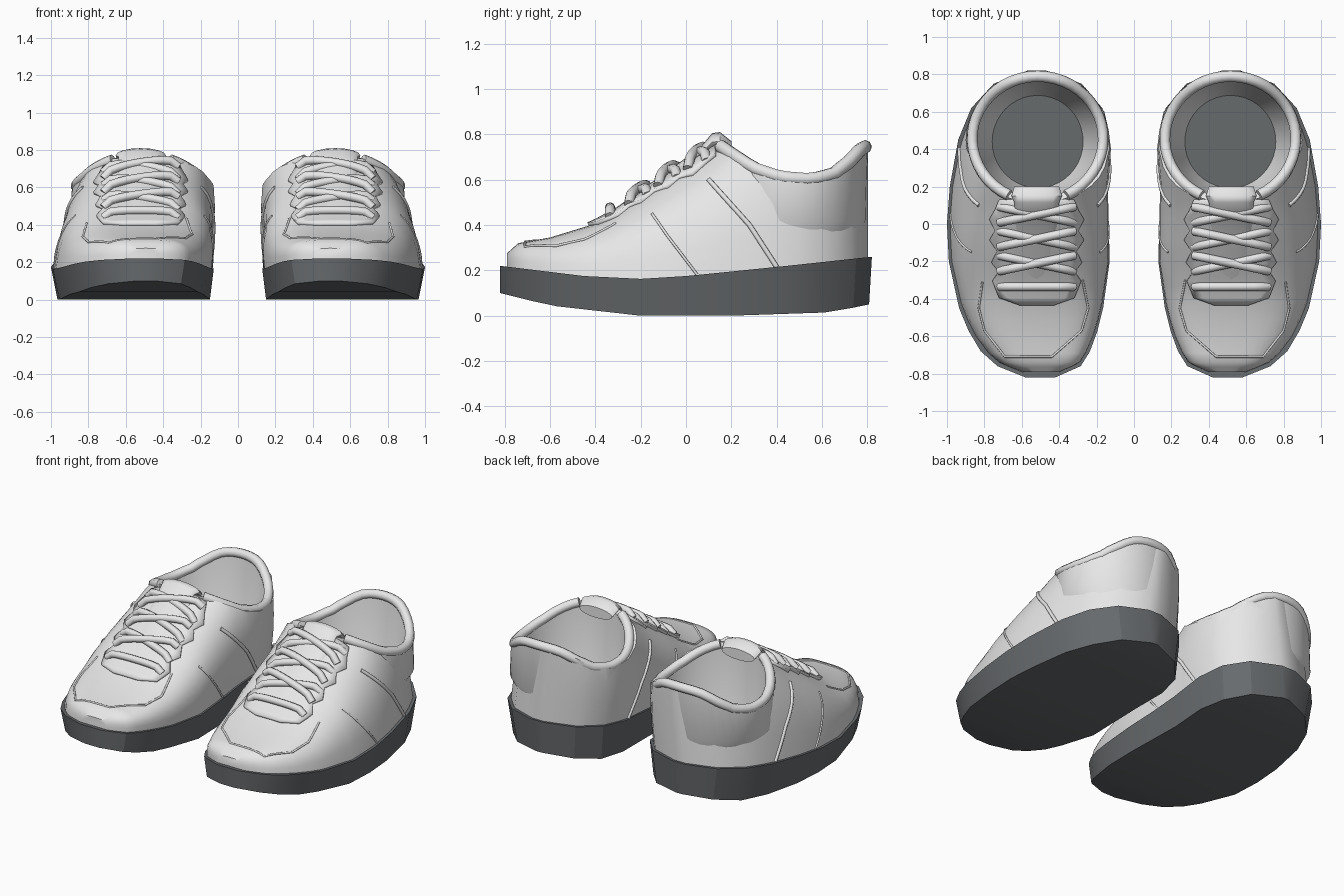
import bpy, bmesh, math

if "Cube" in bpy.data.objects:
    bpy.data.objects.remove(bpy.data.objects["Cube"])

def material(name, col):
    m = bpy.data.materials.new(name)
    m.diffuse_color = (*col, 1)
    m.use_nodes = True
    m.node_tree.nodes["Principled BSDF"].inputs["Base Color"].default_value = m.diffuse_color
    return m

LIGHT = material("light_grey_leather", (0.8, 0.8, 0.8))
DARK = material("dark_grey_rubber", (0.135, 0.145, 0.152))

# ---- measured profiles, interpolated along y ----
def table(*pts):
    def f(y):
        if y <= pts[0][0]:
            return pts[0][1]
        for (a, p), (b, q) in zip(pts, pts[1:]):
            if y <= b:
                return p + (q - p) * (y - a) / (b - a)
        return pts[-1][1]
    return f

outer = table((-.82, .58), (-.76, .73), (-.68, .82), (-.57, .885), (-.45, .935), (-.2, .99), (0, 1),
              (.2, .985), (.45, .94), (.62, .87), (.75, .75), (.82, .57))
inner = table((-.82, .42), (-.76, .285), (-.68, .235), (-.57, .195), (-.45, .165), (-.2, .13), (0, .135),
              (.2, .14), (.45, .13), (.62, .17), (.75, .28), (.82, .47))
sole_top = table((-.82, .22), (-.45, .175), (-.15, .16), (.4, .215), (.82, .26))
sole_low = table((-.82, .10), (-.6, .045), (-.2, 0), (.2, 0), (.65, .015), (.82, .05))
ridge = table((-.79, .275), (-.74, .32), (-.6, .345), (-.42, .40), (-.33, .445), (-.2, .53),
              (-.07, .62), (.03, .68), (.12, .74), (.2, .80), (.4, .93), (.82, .95))
collar = table((.1, .765), (.15, .75), (.2, .715), (.3, .65), (.42, .61), (.55, .6),
               (.65, .625), (.72, .68), (.77, .735), (.8, .75))
power = table((-.8, 3.3), (-.4, 2.9), (0, 2.6))
LEAN = 0.12

def frame(y):
    """Centre, half width, base height, rise and roundness of the upper at y."""
    k = y / .98
    l, r, z0 = inner(k) + .012, outer(k) - .014, sole_top(y) - .01
    return (l + r) / 2, (r - l) / 2, z0, ridge(y) - z0, power(y)

def top_z(x, y):
    c, a, z0, h, p = frame(y)
    z = z0 + h
    for _ in range(12):
        u = min(.995, abs((x - c + LEAN * (z - z0)) / a))
        z = .5 * z + .5 * (z0 + h * (1 - u ** p) ** (1 / p))
    return z

def side_x(y, z, sign):
    c, a, z0, h, p = frame(y)
    s = min(.99, max(0, (z - z0) / h))
    return c + sign * a * (1 - s ** p) ** (1 / p) - LEAN * h * s

# ---- builders ----
def finish(ob, angle):
    """Shade the part and mirror it to make the other shoe."""
    bpy.ops.object.select_all(action='DESELECT')
    ob.select_set(True)
    bpy.context.view_layer.objects.active = ob
    bpy.ops.object.shade_smooth_by_angle(angle=math.radians(angle))
    m = ob.modifiers.new("pair", 'MIRROR')
    m.use_mirror_merge = False
    return ob

def loft(name, rings, mat, closed=True, loop=False):
    bm = bmesh.new()
    vs = [[bm.verts.new(p) for p in r] for r in rings]
    n = len(rings[0])
    for a, b in zip(vs, vs[1:] + (vs[:1] if loop else [])):
        for i in range(n if closed else n - 1):
            j = (i + 1) % n
            bm.faces.new((a[i], a[j], b[j], b[i]))
    if closed and not loop:
        bm.faces.new(vs[0])
        bm.faces.new(vs[-1])
    bmesh.ops.recalc_face_normals(bm, faces=bm.faces[:])
    me = bpy.data.meshes.new(name)
    bm.to_mesh(me)
    bm.free()
    me.materials.append(mat)
    ob = bpy.data.objects.new(name, me)
    bpy.context.collection.objects.link(ob)
    return ob

def tube(name, pts, r, mat=LIGHT):
    cu = bpy.data.curves.new(name, 'CURVE')
    cu.dimensions = '3D'
    cu.bevel_depth, cu.bevel_resolution, cu.use_fill_caps = r, 2, True
    sp = cu.splines.new('POLY')
    sp.points.add(len(pts) - 1)
    for q, p in zip(sp.points, pts):
        q.co = (*p, 1)
    ob = bpy.data.objects.new(name, cu)
    bpy.context.collection.objects.link(ob)
    bpy.ops.object.select_all(action='DESELECT')
    ob.select_set(True)
    bpy.context.view_layer.objects.active = ob
    bpy.ops.object.convert(target='MESH')
    ob = bpy.context.view_layer.objects.active
    ob.data.materials.clear()
    ob.data.materials.append(mat)
    return finish(ob, 60)

def resample(pts, n=6):
    out = [pts[0]]
    for a, b in zip(pts, pts[1:]):
        out += [tuple(p + (q - p) * k / n for p, q in zip(a, b)) for k in range(1, n + 1)]
    return out

def ellipse(cx, cy, rx, ry, z=None, n=40):
    """Flat ellipse, or one that follows the collar line when z is None."""
    pts = []
    for i in range(n):
        t = 2 * math.pi * i / n
        y = cy + ry * math.sin(t)
        pts.append((cx + rx * math.cos(t), y, collar(y) if z is None else z))
    return pts

# ---- sole ----
rings = []
for y in (-.82, -.76, -.68, -.57, -.45, -.2, 0, .2, .45, .62, .75, .82):
    l, r, t, b = inner(y), outer(y), sole_top(y), sole_low(y)
    yb = y * .985 if y > 0 else y
    rings.append([(l, y, t), (r, y, t), (r - .035, yb, b), (l + .02, yb, b)])
finish(loft("sole", rings, DARK), 25)

# ---- upper, with the foot opening cut out ----
rings = []
for y in (-.79, -.765, -.74, -.69, -.6, -.51, -.42, -.33, -.2, -.07, .03, .12, .2, .3, .4,
          .5, .6, .67, .73, .775, .803):
    c, a, z0, h, p = frame(y)
    ring = []
    for i in range(21):
        t = math.pi * i / 20
        s = max(0, math.sin(t)) ** (2 / p)
        ring.append((c + math.copysign(abs(math.cos(t)) ** (2 / p), math.cos(t)) * a - LEAN * h * s,
                     y, z0 + h * s))
    rings.append(ring)
upper = loft("upper", rings, LIGHT)
line = [(.13, 1.2), (.13, .757)] + [(y, collar(y)) for y in (.2, .3, .42, .55, .65, .72, .77, .8)] \
    + [(.95, .76), (.95, 1.2)]
cutters = [
    loft("topline_cutter", [[(x, y, z) for y, z in line] for x in (-.1, 1.2)], LIGHT),
    loft("foot_cutter", [ellipse(.515, .44, .255, .26, .25), ellipse(.515, .45, .325, .315, .45),
                         ellipse(.515, .455, .345, .325, .62), ellipse(.515, .455, .345, .33, 1.3)], LIGHT)]
bpy.context.view_layer.objects.active = upper
for c in cutters:
    c.hide_render = True
    m = upper.modifiers.new("cut", 'BOOLEAN')
    m.operation, m.solver, m.object = 'DIFFERENCE', 'EXACT', c
    bpy.ops.object.modifier_apply(modifier=m.name)
for c in cutters:
    bpy.data.objects.remove(c)
finish(upper, 40)

# ---- ankle wall: lining inside, heel counter outside ----
finish(loft("ankle_wall", [
    ellipse(.515, .44, .275, .28, .24), ellipse(.53, .45, .37, .345, .42),
    ellipse(.515, .455, .372, .348), ellipse(.515, .455, .332, .315),
    ellipse(.515, .445, .305, .295, .45), ellipse(.515, .44, .24, .245, .25)], LIGHT, loop=True), 40)

# ---- insole ----
finish(loft("insole", [ellipse(.515, .44, .245, .25, z) for z in (.24, .26)], DARK), 30)

# ---- padded collar rim, open at the tongue ----
pts = []
for i in range(41):
    t = math.radians(-90 + 26 + 308 * i / 40)
    y = .455 + .335 * math.sin(t)
    pts.append((.515 + .35 * math.cos(t), y, collar(y)))
tube("collar_rim", pts, .03)

# ---- tongue ----
rings = []
for y, z, w, th in ((-.36, .42, .1, .02), (-.1, .595, .11, .03), (.06, .71, .12, .03),
                    (.115, .765, .12, .04), (.15, .77, .135, .04), (.2, .735, .12, .035)):
    rings.append([(.52 + w * math.cos(k * math.pi / 8), y, z + th * math.sin(k * math.pi / 8))
                  for k in range(16)])
finish(loft("tongue", rings, LIGHT), 50)

# ---- lace panel with scalloped edges ----
rings = []
for y, w in ((-.43, .09), (-.39, .2), (-.3, .235), (-.25, .2), (-.2, .24), (-.14, .21), (-.08, .25),
             (-.03, .22), (.03, .25), (.08, .22), (.13, .2)):
    rings.append([(.52 + w * k / 4, y, top_z(.52 + w * k / 4, y) + .004) for k in range(-4, 5)])
panel = loft("lace_panel", rings, LIGHT, closed=False)
m = panel.modifiers.new("thickness", 'SOLIDIFY')
m.thickness, m.offset = .024, 0
finish(panel, 40)

# ---- laces: one straight bar, then three crossings ----
def lace(name, y0, y1, w=.2, lift=.03):
    pts = []
    for k in range(-5, 6):
        x, y = .52 + w * k / 5, y0 + (y1 - y0) * (k + 5) / 10
        drop = .025 if abs(k) == 5 else 0
        pts.append((x, y, top_z(x, y) + lift - drop))
    tube(name, pts, .023)

lace("lace_bar", -.335, -.335, .2, .035)
for i, y in enumerate((-.21, -.08, .05)):
    lace(f"lace_{i}_a", y - .042, y + .042, lift=.025)
    lace(f"lace_{i}_b", y + .042, y - .042, lift=.04)

# ---- seams: toe cap outline and side panels ----
toe = resample([(.81, -.31), (.83, -.45), (.80, -.57), (.69, -.71), (.44, -.71), (.28, -.57),
                (.245, -.45), (.275, -.30)])
tube("toe_cap_seam", [(x, y, top_z(x, y)) for x, y in toe], .006)
for sign, side in ((1, "outer"), (-1, "inner")):
    for name, path, r in (("front_seam", [(-.15, .45), (-.08, .35), (.05, .18)], .006),
                          ("strap_seam", [(.1, .6), (.28, .4), (.4, .215)], .011)):
        tube(f"{side}_{name}", [(side_x(y, z, sign), y, z) for y, z in resample(path)], r)
